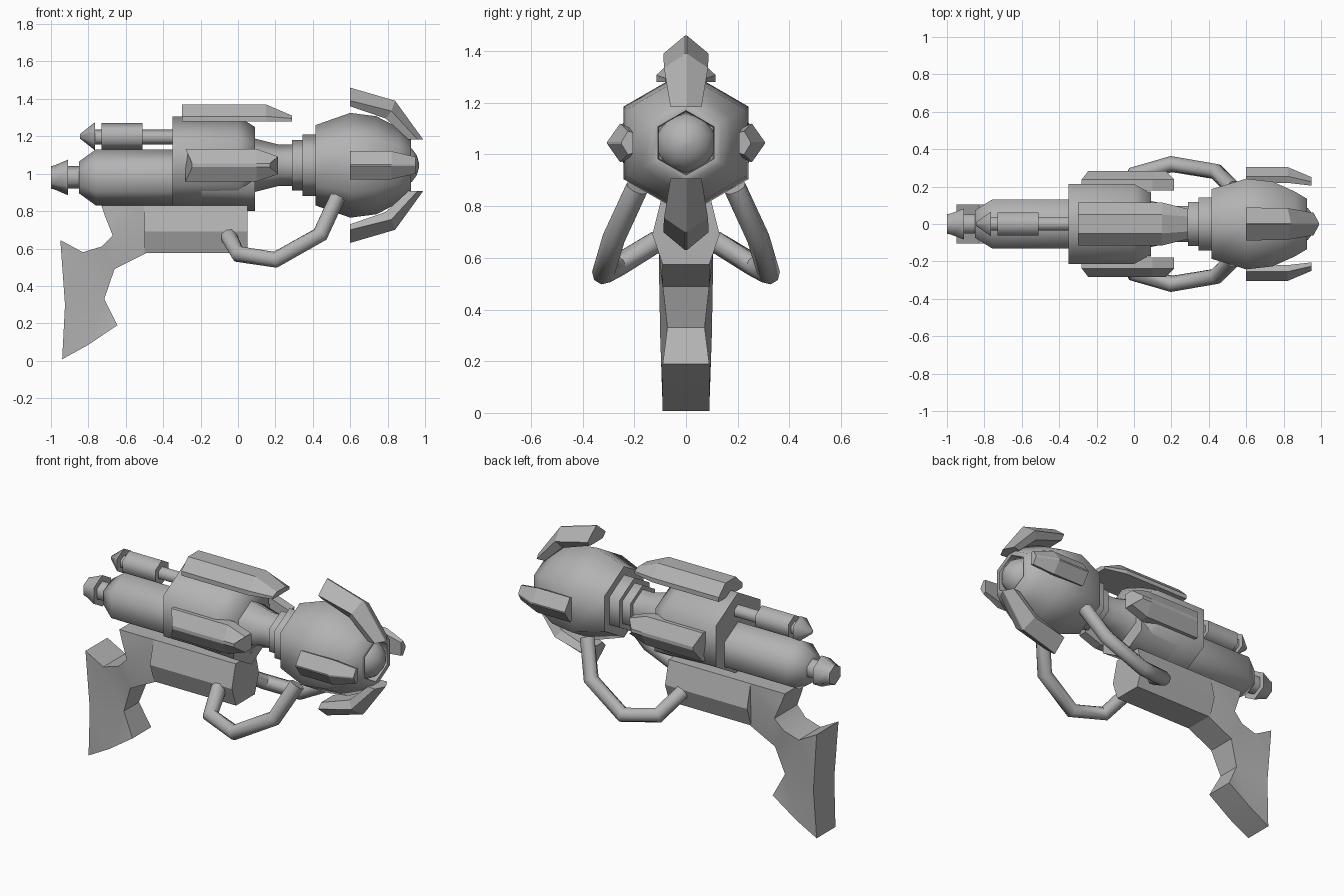
import bpy, bmesh, math
from mathutils import Vector

if "Cube" in bpy.data.objects:
    bpy.data.objects.remove(bpy.data.objects["Cube"])

grey = bpy.data.materials.new("grey")
grey.diffuse_color = (0.45, 0.45, 0.45, 1)
grey.use_nodes = True
grey.node_tree.nodes["Principled BSDF"].inputs["Base Color"].default_value = grey.diffuse_color


def finish(name, bm, smooth=None):
    bmesh.ops.recalc_face_normals(bm, faces=bm.faces)
    me = bpy.data.meshes.new(name)
    bm.to_mesh(me)
    bm.free()
    me.materials.append(grey)
    ob = bpy.data.objects.new(name, me)
    bpy.context.collection.objects.link(ob)
    if smooth:
        bpy.ops.object.select_all(action='DESELECT')
        ob.select_set(True)
        bpy.context.view_layer.objects.active = ob
        bpy.ops.object.shade_smooth_by_angle(angle=math.radians(smooth))
    return ob


def loft(name, rings, smooth=None):
    """Skin equal-length rings of points and cap both ends."""
    bm = bmesh.new()
    vs = [[bm.verts.new(p) for p in r] for r in rings]
    n = len(vs[0])
    for a, b in zip(vs, vs[1:]):
        for i in range(n):
            j = (i + 1) % n
            bm.faces.new((a[i], a[j], b[j], b[i]))
    bm.faces.new(vs[0])
    bm.faces.new(vs[-1])
    return finish(name, bm, smooth)


def lathe(name, z, profile, sides=6, smooth=62):
    """Turn (x, radius) pairs about a lengthwise axis at height z."""
    rings = []
    for x, r in profile:
        rings.append([(x, r * math.sin(math.tau * i / sides),
                       z + r * math.cos(math.tau * i / sides)) for i in range(sides)])
    return loft(name, rings, smooth)


AXIS = 1.045

# Main barrel parts
lathe("rear_chamber", 0.98, [(-0.85, 0.085), (-0.76, 0.15), (-0.34, 0.15)])
lathe("rear_stem", 0.98, [(-0.92, 0.06), (-0.84, 0.06)])
lathe("rear_cap", 0.98, [(-1.0, 0.06), (-0.98, 0.065), (-0.91, 0.095)])
lathe("main_body", 1.06, [(-0.35, 0.247), (0.0, 0.247), (0.09, 0.19)])
lathe("body_keel", 1.0, [(-0.35, 0.18), (0.09, 0.2)])
lathe("neck", AXIS, [(0.08, 0.145), (0.22, 0.11), (0.3, 0.11)])
lathe("neck_ring_small", AXIS, [(0.29, 0.135), (0.35, 0.135)])
lathe("neck_ring_large", AXIS, [(0.345, 0.165), (0.42, 0.165)])

# Bulbous head with a recessed muzzle and round tip
lathe("head", AXIS, [(0.415, 0.215), (0.6, 0.28), (0.74, 0.262), (0.86, 0.2),
                     (0.925, 0.155), (0.925, 0.125), (0.86, 0.12)])
lathe("muzzle_ball", AXIS, [(0.84, 0.12), (0.89, 0.113), (0.93, 0.088),
                            (0.955, 0.055), (0.968, 0.012)], 10)

# Small canister above the rear chamber
lathe("canister_rod", 1.195, [(-0.78, 0.04), (-0.34, 0.04)])
lathe("canister", 1.2, [(-0.73, 0.072), (-0.51, 0.072)])
lathe("canister_tip", 1.2, [(-0.845, 0.012), (-0.765, 0.075)])


def fin(name, stations, turn):
    """Ridged blade. Station: outer x, rim x, inner x, outer / rim / inner height,
    ridge, rim and inner half widths. turn rotates it about the barrel axis."""
    rings = []
    for xo, xm, xi, ho, hm, hi, wo, wm, wi in stations:
        pts = [(xo, -wo, ho), (xo, wo, ho), (xm, wm, hm),
               (xi, wi, hi), (xi, -wi, hi), (xm, -wm, hm)]
        c, s = math.cos(turn), math.sin(turn)
        rings.append([(x, y * c + h * s, AXIS + h * c - y * s) for x, y, h in pts])
    return loft(name, rings)


# Fins on the body
fin("body_fin_top", [(-0.3, -0.3, -0.3, 0.325, 0.262, 0.235, 0.05, 0.115, 0.115),
                     (0.15, 0.15, 0.15, 0.325, 0.262, 0.235, 0.05, 0.115, 0.115),
                     (0.29, 0.29, 0.29, 0.265, 0.25, 0.235, 0.04, 0.08, 0.08)], 0)
for side, turn in (("left", math.pi / 2), ("right", -math.pi / 2)):
    fin("body_fin_" + side,
        [(-0.245, -0.28, -0.28, 0.283, 0.237, 0.18, 0.01, 0.087, 0.087),
         (0.1, 0.1, 0.1, 0.283, 0.237, 0.18, 0.01, 0.087, 0.087),
         (0.17, 0.215, 0.215, 0.283, 0.237, 0.18, 0.01, 0.047, 0.047)], turn)

# Curved claws round the head
for name, turn in (("top", 0), ("bottom", math.pi)):
    fin("claw_" + name,
        [(0.6, 0.6, 0.6, 0.415, 0.345, 0.315, 0.004, 0.088, 0.06),
         (0.84, 0.82, 0.79, 0.345, 0.29, 0.25, 0.004, 0.085, 0.06),
         (0.99, 0.96, 0.91, 0.138, 0.138, 0.138, 0.004, 0.06, 0.055)], turn)
for side, turn in (("left", math.pi / 2), ("right", -math.pi / 2)):
    fin("claw_" + side,
        [(0.6, 0.6, 0.6, 0.305, 0.255, 0.22, 0.004, 0.075, 0.06),
         (0.82, 0.82, 0.82, 0.305, 0.255, 0.22, 0.004, 0.075, 0.06),
         (0.95, 0.95, 0.95, 0.25, 0.225, 0.205, 0.004, 0.045, 0.04)], turn)

# Fore stock, six-sided block under the barrel
section = [(0.095, 0.83), (0.13, 0.69), (0.09, 0.575)]
ring = section + [(-y, z) for y, z in reversed(section)]
loft("fore_stock", [[(x, y, z) for y, z in ring] for x in (-0.5, 0.05)])

# Grip: (x, z, half width) outline joined across to its mirror
outline = [(-0.73, 0.83, 0.095), (-0.49, 0.83, 0.095), (-0.49, 0.575, 0.09),
           (-0.66, 0.49, 0.09), (-0.715, 0.33, 0.072), (-0.645, 0.19, 0.09),
           (-0.8, 0.085, 0.092), (-0.94, 0.008, 0.09), (-0.925, 0.3, 0.1),
           (-0.95, 0.645, 0.105), (-0.83, 0.58, 0.105), (-0.73, 0.61, 0.105),
           (-0.67, 0.67, 0.11), (-0.71, 0.77, 0.1)]
grip = loft("grip", [[(x, s * w, z) for x, z, w in outline] for s in (-1, 1)], 35)
bm = bmesh.new()
bm.from_mesh(grip.data)
bmesh.ops.triangulate(bm, faces=[f for f in bm.faces if len(f.verts) > 4])
bm.to_mesh(grip.data)
bm.free()

# Bent tubes joining fore stock and head, one on each side
path = [(-0.05, 0.11, 0.665), (0.0, 0.265, 0.57), (0.2, 0.32, 0.54),
        (0.44, 0.28, 0.675), (0.53, 0.19, 0.87)]
for side, s in (("left", 1), ("right", -1)):
    pts = [Vector((x, s * y, z)) for x, y, z in path]
    rings = []
    for i, p in enumerate(pts):
        d0 = (p - pts[max(i - 1, 0)]).normalized()
        d1 = (pts[min(i + 1, len(pts) - 1)] - p).normalized()
        t = (d0 + d1).normalized()
        u = t.cross(Vector((0.0, 0.8 * s, -0.6)).cross(t)).cross(t).normalized()
        v = t.cross(u)
        rings.append([p + 0.044 * (u * math.cos(math.tau * k / 8) + v * math.sin(math.tau * k / 8))
                      for k in range(8)])
    loft("guard_tube_" + side, rings, 50)
